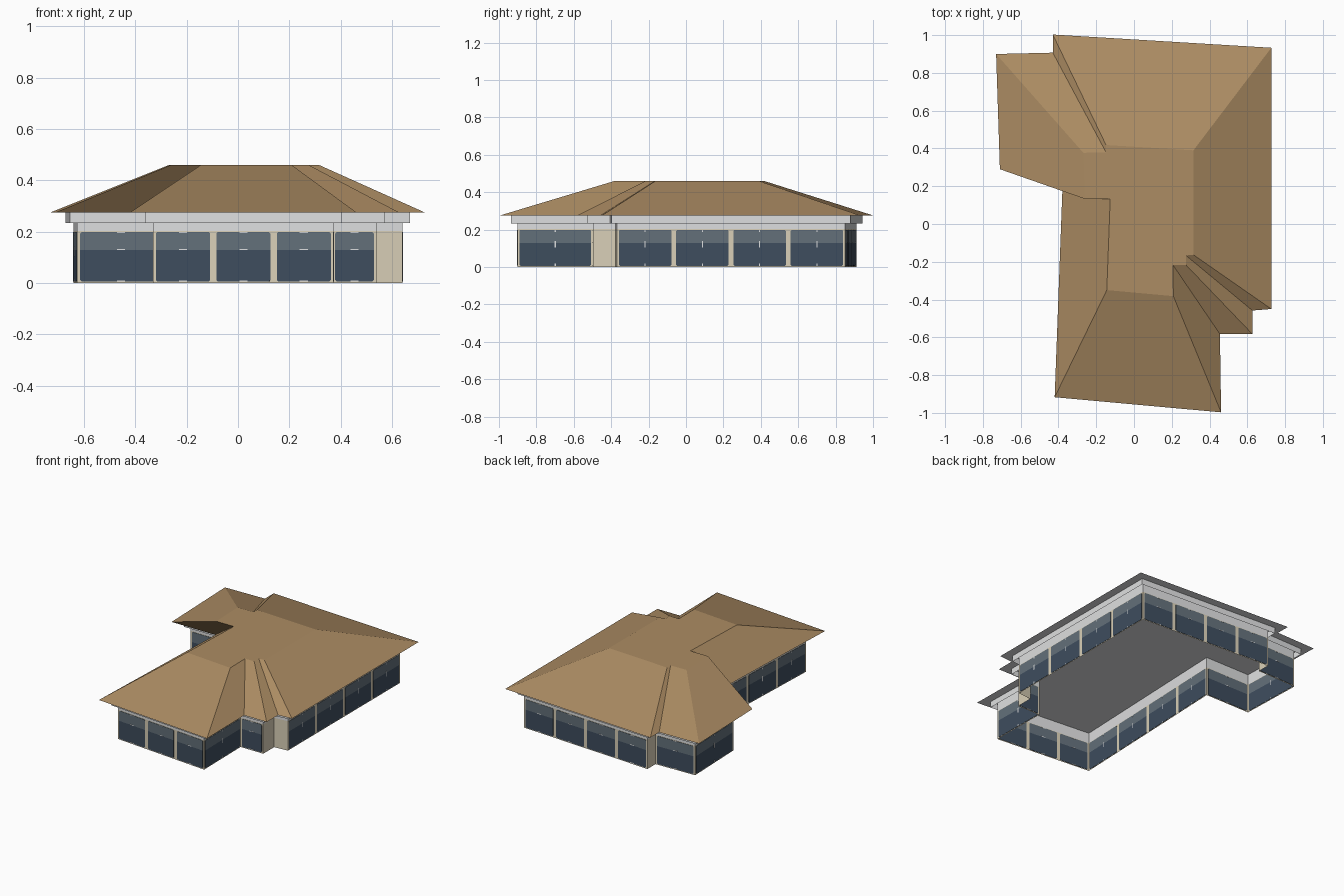
import bpy, bmesh
from mathutils import Vector

if "Cube" in bpy.data.objects:
    bpy.data.objects.remove(bpy.data.objects["Cube"])


def srgb(r, g, b):
    f = lambda c: (c / 255 / 12.92) if c <= 10 else ((c / 255 + 0.055) / 1.055) ** 2.4
    return (f(r), f(g), f(b), 1)


def material(name, *rgb):
    m = bpy.data.materials.new(name)
    m.diffuse_color = srgb(*rgb)
    m.use_nodes = True
    m.node_tree.nodes["Principled BSDF"].inputs["Base Color"].default_value = m.diffuse_color
    return m


TAN = material("roof_tan", 172, 140, 99)
WHITE = material("trim_white", 222, 223, 224)
BEIGE = material("post_beige", 218, 208, 184)
DARK = material("lower_glass", 62, 77, 94)
LIGHT = material("upper_glass", 99, 112, 122)


def make(name, bm, *mats):
    bmesh.ops.recalc_face_normals(bm, faces=bm.faces)
    me = bpy.data.meshes.new(name)
    bm.to_mesh(me)
    bm.free()
    for m in mats:
        me.materials.append(m)
    ob = bpy.data.objects.new(name, me)
    bpy.context.collection.objects.link(ob)
    return ob


# Eave outline, clockwise from above, with windows per edge (2 panes = split by a thin mullion)
EAVE = [Vector(p) for p in [
    (-.43, 1.003), (.727, .933), (.727, -.45), (.627, -.458), (.627, -.583), (.455, -.583),
    (.461, -.997), (-.42, -.917), (-.375, .29), (-.71, .29), (-.73, .9), (-.43, .907)]]
WINDOWS = [4, 4, 0, 0, 1, 1, 3, 4, 1, 1, 1, 0]
SPLIT = [0, 1, 0, 0, 0, 1, 0, 1, 0, 1, 0, 0]
N = len(EAVE)


def inset(pts, d):
    """Move every edge inward by d with mitred corners."""
    out = []
    for i, p in enumerate(pts):
        a = (p - pts[i - 1]).normalized()
        b = (pts[(i + 1) % N] - p).normalized()
        na, nb = Vector((a.y, -a.x)), Vector((b.y, -b.x))
        out.append(p + (na + nb) * d / (1 + na.dot(nb)))
    return out


def loft(bm, low, z0, high, z1, caps=False):
    """Side faces between two outlines, with optional end caps."""
    lo = [bm.verts.new((p.x, p.y, z0)) for p in low]
    hi = [bm.verts.new((p.x, p.y, z1)) for p in high]
    for i in range(N):
        j = (i + 1) % N
        bm.faces.new((lo[i], lo[j], hi[j], hi[i]))
    if caps:
        bm.faces.new(hi)
        bm.faces.new(lo).material_index = 1


# Roof: eave outline shrunk towards its middle; white underside is soffit and ceiling
ROOF_Z = .275
mid = Vector((.04, .028))
bm = bmesh.new()
loft(bm, EAVE, ROOF_Z, [mid + (p - mid) * .4 for p in EAVE], .46, True)
make("roof", bm, TAN, WHITE)

# Fascia: open sheet hanging outside the wall
band = inset(EAVE, .057)
bm = bmesh.new()
loft(bm, band, .234, band, ROOF_Z)
make("fascia_band", bm, WHITE)

# Thin wall shell: beige posts below, white lintel up to the roof
wall = inset(EAVE, .087)
bm = bmesh.new()
loft(bm, wall, 0, wall, .203)
make("wall_posts", bm, BEIGE)
bm = bmesh.new()
loft(bm, wall, .203, wall, ROOF_Z)
make("wall_lintel", bm, WHITE)


def plate(bm, origin, along, profile, t):
    """Extrude a (distance, height) profile through the wall."""
    n = Vector((along.y, -along.x))
    rings = []
    for s in (-t, t):
        ring = []
        for u, z in profile:
            q = origin + along * u + n * s
            ring.append(bm.verts.new((q.x, q.y, z)))
        rings.append(ring)
    bm.faces.new(rings[0])
    bm.faces.new(rings[1])
    k = len(profile)
    for i in range(k):
        j = (i + 1) % k
        bm.faces.new((rings[0][i], rings[0][j], rings[1][j], rings[1][i]))


def box(bm, origin, along, u, z, w, h):
    plate(bm, origin, along, [(u - w, z), (u + w, z), (u + w, z + h), (u - w, z + h)], .003)


# Windows: dark lower pane, lighter upper pane, small pale catches
lower, upper, catches = bmesh.new(), bmesh.new(), bmesh.new()
GAP, END, C, MIDZ = .025, .011, .006, .129
for i, count in enumerate(WINDOWS):
    if not count:
        continue
    a, b = wall[i], wall[(i + 1) % N]
    along = (b - a).normalized()
    w = ((b - a).length - 2 * END - GAP * (count - 1)) / count
    for k in range(count):
        u0 = END + k * (w + GAP)
        u1 = u0 + w
        m = (u0 + u1) / 2
        plate(lower, a, along, [(u0, MIDZ), (u0, .006 + C), (u0 + C, .006), (u1 - C, .006),
                                (u1, .006 + C), (u1, MIDZ)], .002)
        plate(upper, a, along, [(u0, MIDZ), (u1, MIDZ), (u1, .199 - C), (u1 - C, .199),
                                (u0 + C, .199), (u0, .199 - C)], .002)
        if SPLIT[i]:
            for z, h in ((.006, .012), (.105, .035), (.187, .012)):
                box(catches, a, along, m, z, .003, h)
        else:
            for z in (.006, MIDZ, .195):
                box(catches, a, along, m, z, .016, .004)
make("lower_window_panes", lower, DARK)
make("upper_window_panes", upper, LIGHT)
make("window_catches", catches, WHITE)
